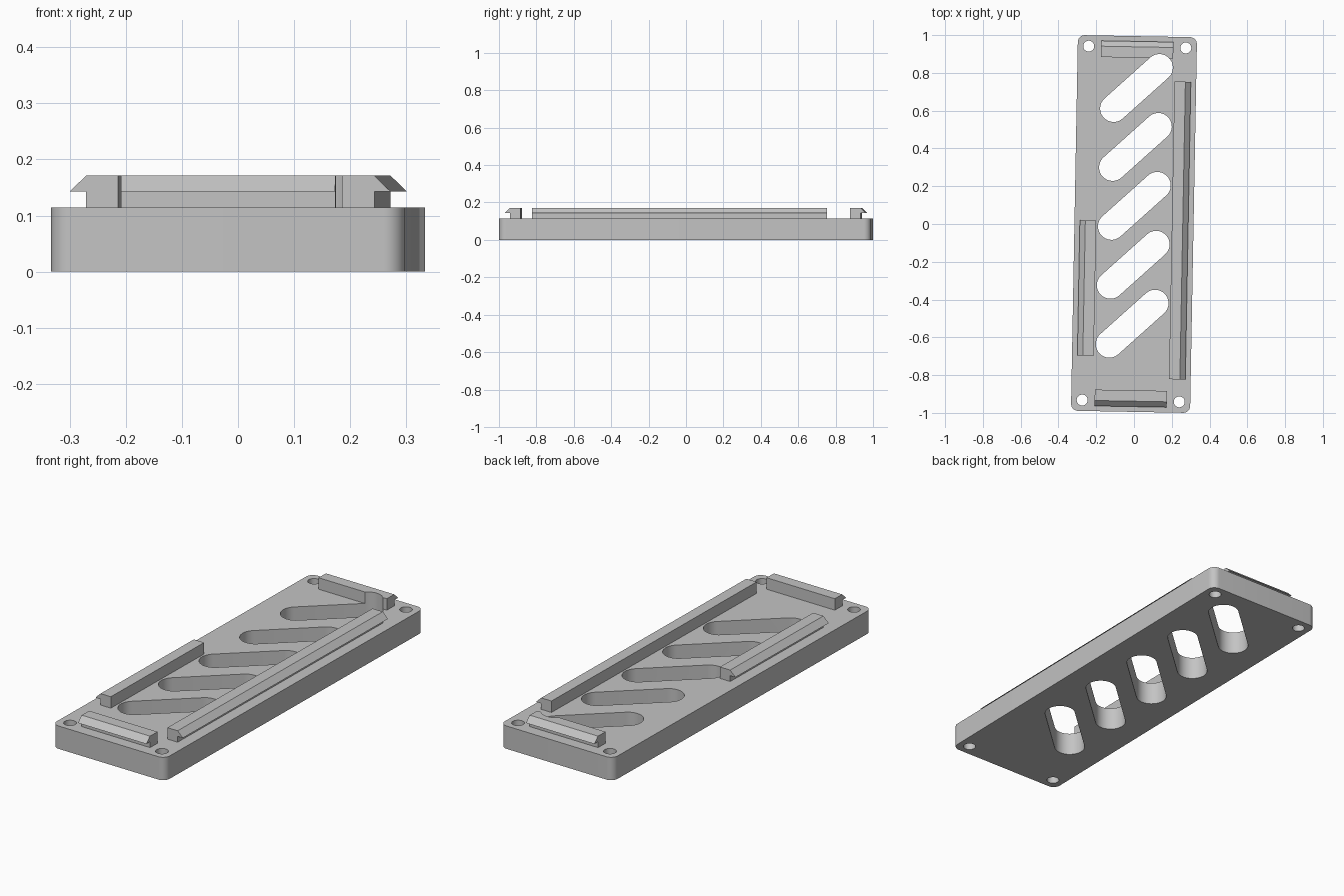
import bpy, bmesh, math
from mathutils import Matrix, Vector

if "Cube" in bpy.data.objects:
    bpy.data.objects.remove(bpy.data.objects["Cube"])

PLATE_TOP, RAIL_TOP, HOOK_Z = 0.114, 0.171, 0.143
HALF_W, HALF_L, CORNER = 0.3153, 0.9945, 0.037
TILT = Matrix.Rotation(-0.0185, 4, 'Z')      # whole part sits slightly turned

grey = bpy.data.materials.new("grey plastic")
grey.diffuse_color = (0.55, 0.55, 0.55, 1)
grey.use_nodes = True
grey.node_tree.nodes["Principled BSDF"].inputs["Base Color"].default_value = grey.diffuse_color


def prism(name, points, direction):
    """Extrude a closed planar outline along a direction."""
    bm = bmesh.new()
    face = bm.faces.new([bm.verts.new(p) for p in points])
    ext = bmesh.ops.extrude_face_region(bm, geom=[face])
    verts = [v for v in ext["geom"] if isinstance(v, bmesh.types.BMVert)]
    bmesh.ops.translate(bm, verts=verts, vec=direction)
    bmesh.ops.recalc_face_normals(bm, faces=bm.faces)
    bm.transform(TILT)
    mesh = bpy.data.meshes.new(name)
    bm.to_mesh(mesh)
    bm.free()
    mesh.materials.append(grey)
    obj = bpy.data.objects.new(name, mesh)
    bpy.context.collection.objects.link(obj)
    return obj


def arc(cx, cy, r, start, sweep, n, z):
    return [Vector((cx + r * math.cos(start + sweep * i / n),
                    cy + r * math.sin(start + sweep * i / n), z)) for i in range(n + 1)]


def activate(obj):
    bpy.ops.object.select_all(action='DESELECT')
    obj.select_set(True)
    bpy.context.view_layer.objects.active = obj


def cut(obj, cutter):
    mod = obj.modifiers.new("cut", 'BOOLEAN')
    mod.operation, mod.solver, mod.object = 'DIFFERENCE', 'EXACT', cutter
    activate(obj)
    bpy.ops.object.modifier_apply(modifier=mod.name)


def rail(name, outward, tip, start, end):
    """Hooked rail: stem with an outward lip, running sideways to 'outward'."""
    out = Vector(outward)
    along = Vector((0, 0, 1)).cross(out)
    profile = [(-0.0865, PLATE_TOP - 0.001), (-0.029, PLATE_TOP - 0.001), (-0.029, HOOK_Z),
               (0, HOOK_Z), (-0.029, RAIL_TOP), (-0.0865, RAIL_TOP)]
    pts = [out * (tip + d) + along * start + Vector((0, 0, z)) for d, z in profile]
    return prism(name, pts, along * (end - start))


# Rounded base plate
outline = []
for i, (sx, sy) in enumerate([(1, 1), (-1, 1), (-1, -1), (1, -1)]):
    outline += arc(sx * (HALF_W - CORNER), sy * (HALF_L - CORNER), CORNER,
                   i * math.pi / 2, math.pi / 2, 10, 0)
plate = prism("base_plate", outline, Vector((0, 0, PLATE_TOP)))

# Hooked rails on the four sides
right_rail = rail("right_rail", (1, 0, 0), 0.287, -0.818, 0.758)
left_rail = rail("left_rail", (-1, 0, 0), 0.287, -0.015, 0.7015)
back_rail = rail("back_rail", (0, 1, 0), 0.967, -0.191, 0.191)
front_rail = rail("front_rail", (0, -1, 0), 0.967, -0.191, 0.191)

# Corner screw holes
cutters = []
for sx in (-1, 1):
    for sy in (-1, 1):
        ring = arc(sx * 0.257, sy * 0.937, 0.029, 0, 2 * math.pi, 32, -0.1)[:-1]
        cutters.append(prism("hole_cutter", ring, Vector((0, 0, 0.5))))

# Five diagonal slots
dx, dy = 0.119, 0.1105
slope = math.atan2(dy, dx)
for i in range(5):
    y = 0.096 + 0.312 * (i - 2)
    loop = arc(dx, y + dy, 0.0715, slope - math.pi / 2, math.pi, 20, -0.1)
    loop += arc(-dx, y - dy, 0.0715, slope + math.pi / 2, math.pi, 20, -0.1)
    cutters.append(prism("slot_cutter", loop, Vector((0, 0, 0.5))))

for c in cutters:
    cut(plate, c)
cut(back_rail, cutters[-1])                  # last slot nips the back rail
for c in cutters:
    bpy.data.objects.remove(c)

for obj in (plate, right_rail, left_rail, back_rail, front_rail):
    activate(obj)
    bpy.ops.object.shade_smooth_by_angle(angle=math.radians(30))
